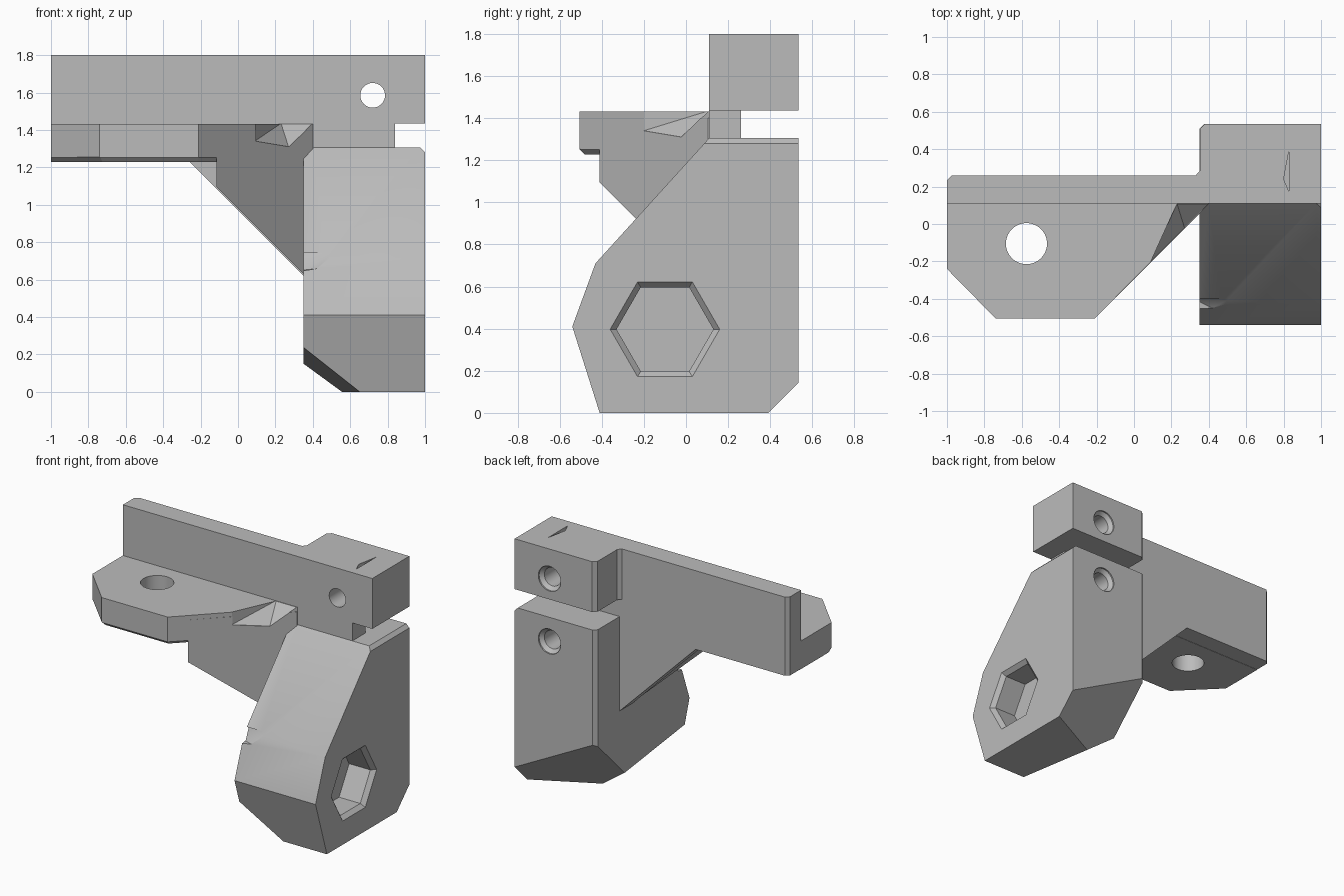
import bpy, bmesh, math
from mathutils import Vector

cube = bpy.data.objects.get("Cube")
if cube:
    bpy.data.objects.remove(cube, do_unlink=True)

grey = bpy.data.materials.new("plain_grey")
grey.use_nodes = True
GREY = (0.5, 0.5, 0.5, 1)
grey.diffuse_color = GREY
grey.node_tree.nodes["Principled BSDF"].inputs["Base Color"].default_value = GREY


def finish(name, bm):
    bmesh.ops.recalc_face_normals(bm, faces=bm.faces)
    mesh = bpy.data.meshes.new(name)
    bm.to_mesh(mesh)
    bm.free()
    mesh.materials.append(grey)
    obj = bpy.data.objects.new(name, mesh)
    bpy.context.collection.objects.link(obj)
    return obj


def prism(name, outline, axis, low, high, cuts=()):
    """Extrude a 2D outline along an axis, then trim it with planes (point, normal)."""
    bm = bmesh.new()

    def place(p, t):
        c = list(p)
        c.insert("xyz".index(axis), t)
        return c

    face = bm.faces.new([bm.verts.new(place(p, low)) for p in outline])
    top = bmesh.ops.extrude_face_region(bm, geom=[face])["geom"]
    move = Vector(place((0, 0), high - low))
    bmesh.ops.translate(bm, vec=move, verts=[v for v in top if isinstance(v, bmesh.types.BMVert)])
    for point, normal in cuts:
        bmesh.ops.bisect_plane(bm, geom=bm.verts[:] + bm.edges[:] + bm.faces[:],
                               plane_co=point, plane_no=normal, clear_outer=True)
        bmesh.ops.holes_fill(bm, edges=[e for e in bm.edges if e.is_boundary])
    return finish(name, bm)


def bore(name, start, direction, rings, sides=32):
    """Stepped cutter: rings are (distance from start, radius)."""
    bm = bmesh.new()
    d = Vector(direction)
    u = Vector((0, 1, 0)) if d.x else Vector((1, 0, 0))
    w = d.cross(u)
    loops = []
    for t, r in rings:
        angles = [2 * math.pi * i / sides for i in range(sides)]
        loops.append([bm.verts.new(Vector(start) + d * t + (u * math.cos(a) + w * math.sin(a)) * r)
                      for a in angles])
    for a, b in zip(loops, loops[1:]):
        for i in range(sides):
            j = (i + 1) % sides
            bm.faces.new((a[i], a[j], b[j], b[i]))
    bm.faces.new(loops[0])
    bm.faces.new(loops[-1])
    return finish(name, bm)


def hull(name, points):
    bm = bmesh.new()
    for p in points:
        bm.verts.new(p)
    bmesh.ops.convex_hull(bm, input=bm.verts)
    return finish(name, bm)


def combine(target, other, operation):
    mod = target.modifiers.new(operation.lower(), "BOOLEAN")
    mod.operation = operation
    mod.solver = "EXACT"
    mod.object = other
    bpy.context.view_layer.objects.active = target
    bpy.ops.object.modifier_apply(modifier=mod.name)
    bpy.data.objects.remove(other, do_unlink=True)


# Lower body with sloped front and trimmed lower corners
bracket = prism("clamp_bracket",
                [(-.54, .41), (-.43, .71), (.11, 1.305), (.535, 1.305), (.535, 0), (-.41, 0)],
                "x", .35, 1,
                [((1, .39, 0), (-.52, 1, -1)),
                 ((.582, 0, 0), (-1, -.167, -1.32)),
                 ((.35, .51, 0), (-1, 1, 0)),
                 ((1, 0, 1.28), (1, 0, 1))])
bracket.data.name = "clamp_bracket"

# Upper clamp block
block = prism("upper_block",
              [(.33, .11), (.33, .26), (.352, .285), (.352, .51), (.378, .535), (1, .535), (1, .11)],
              "z", 1.435, 1.8)

# Rear wall, with its diagonal lower edge and the neck behind the slot
wall = prism("rear_wall",
             [(-1, 1.23), (-.26, 1.23), (.36, .61), (.36, 1.2), (.84, 1.2), (.84, 1.8), (-1, 1.8)],
             "y", .11, .26, [((-1, .235, 0), (-1, 1, 0))])

# Mounting flange with a small chamfer round its underside
flange = prism("mounting_flange",
               [(-1, .13), (-1, -.24), (-.74, -.505), (-.21, -.505), (.4, .11), (.4, .13)],
               "z", 1.228, 1.432,
               [((0, -.505, 1.252), (0, -1, -1)),
                ((-1, -.24, 1.252), (-.7, -.7, -1)),
                ((-.21, -.505, 1.252), (.7, -.7, -1))])

# Diagonal gusset under the flange
gusset = prism("gusset", [(-.115, .13), (-.115, -.41), (.4, .105), (.4, .13)],
               "z", .5, 1.4, [((.98, 0, 0), (-1, 0, -1))])

for part in (wall, block, flange, gusset):
    combine(bracket, part, "UNION")

# Holes, hexagonal recess and small nicks
cutters = [
    bore("flange_hole", (-.575, -.105, 1.6), (0, 0, -1), [(0, .11), (.5, .11)], 40),
    bore("upper_bolt_hole", (.72, .6, 1.585), (0, -1, 0),
         [(0, .09), (.075, .09), (.1, .066), (.6, .066)]),
    bore("lower_bolt_hole", (.72, .6, 1.13), (0, -1, 0),
         [(0, .09), (.075, .09), (.1, .066), (.4, .066)]),
    bore("hex_recess", (1.03, -.1, .397), (-1, 0, 0),
         [(0, .29), (.06, .23), (.23, .23)], 6),
    hull("flange_nick", [(.09, -.2, 1.34), (.09, -.2, 1.45), (.23, .109, 1.435), (.4, .109, 1.435),
                         (.27, -.02, 1.31), (.4, -.2, 1.45), (.4, -.2, 1.31)]),
    hull("front_nick", [(.34, -.6, .745), (.52, -.41, .745), (.34, -.6, .63), (.44, -.46, .66),
                        (.34, -.37, .745), (.34, -.41, .65)]),
    prism("top_nick", [(.83, .4), (.83, .17), (.8, .24)], "z", 1.77, 1.85),
]
for cutter in cutters:
    combine(bracket, cutter, "DIFFERENCE")

# Smooth the rounded faces, keep the edges sharp
bpy.ops.object.select_all(action="DESELECT")
bracket.select_set(True)
bpy.context.view_layer.objects.active = bracket
bpy.ops.object.shade_smooth_by_angle(angle=math.radians(30))
